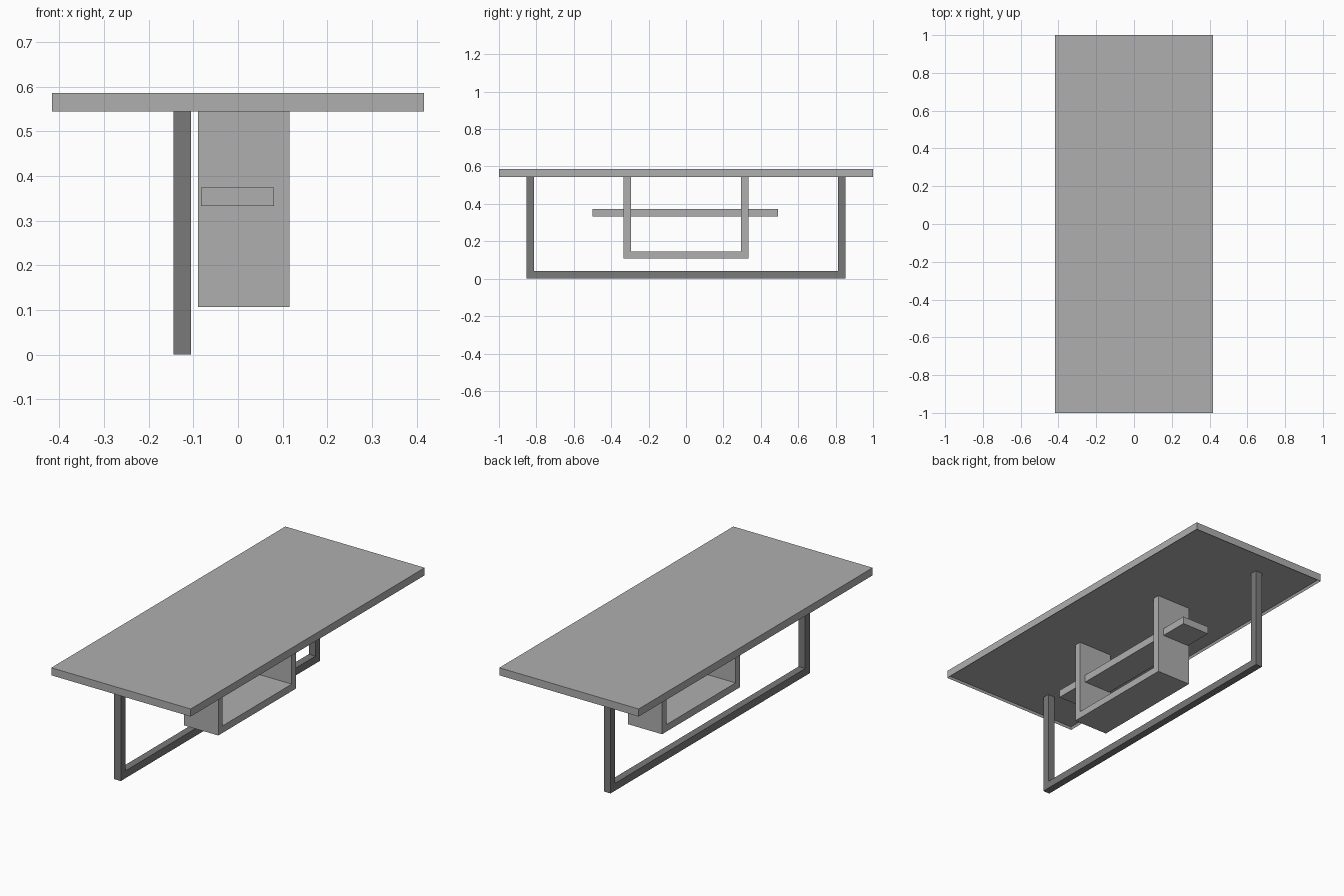
import bpy
import bmesh

cube = bpy.data.objects.get("Cube")
if cube:
    bpy.data.objects.remove(cube, do_unlink=True)


def make_material(name, value):
    mat = bpy.data.materials.new(name)
    colour = (value, value, value, 1)
    mat.use_nodes = True
    mat.diffuse_color = colour
    mat.node_tree.nodes["Principled BSDF"].inputs["Base Color"].default_value = colour
    return mat


light_grey = make_material("light grey", 0.43)
dark_grey = make_material("dark grey", 0.195)


def finish(name, bm, mat):
    bmesh.ops.recalc_face_normals(bm, faces=bm.faces)
    mesh = bpy.data.meshes.new(name)
    bm.to_mesh(mesh)
    bm.free()
    mesh.materials.append(mat)
    obj = bpy.data.objects.new(name, mesh)
    bpy.context.collection.objects.link(obj)
    return obj


def box_mesh(xs, ys, zs):
    bm = bmesh.new()
    bmesh.ops.create_cube(bm, size=1)
    for v in bm.verts:
        for axis, (low, high) in enumerate((xs, ys, zs)):
            v.co[axis] = high if v.co[axis] > 0 else low
    return bm


def u_frame(name, xs, half, bottom, top, thick, mat):
    """Extrude a U-shaped profile, open at the top, along x."""
    inner = half - thick
    right = [(half, bottom), (half, top), (inner, top), (inner, bottom + thick)]
    outline = right + [(-y, z) for y, z in reversed(right)]
    bm = bmesh.new()
    face = bm.faces.new([bm.verts.new((xs[0], y, z)) for y, z in outline])
    result = bmesh.ops.extrude_face_region(bm, geom=[face])
    for v in result["geom"]:
        if isinstance(v, bmesh.types.BMVert):
            v.co.x = xs[1]
    return finish(name, bm, mat)


# Tabletop with a shallow recess inside a narrow rim underneath
bm = box_mesh((-0.417, 0.417), (-1, 1), (0.545, 0.586))
bm.normal_update()
under = min(bm.faces, key=lambda f: f.calc_center_median().z)
bmesh.ops.inset_region(bm, faces=[under], thickness=0.01)
for v in under.verts:
    v.co.z += 0.012
finish("tabletop", bm, light_grey)

# Slim floor frame and the wide hanging tray, both reaching into the recess
u_frame("floor_frame", (-0.145, -0.105), 0.852, 0, 0.557, 0.04, dark_grey)
u_frame("hanging_tray", (-0.09, 0.115), 0.333, 0.107, 0.557, 0.038, light_grey)

# Plank passing through the tray sides
finish("cross_shelf", box_mesh((-0.083, 0.081), (-0.5, 0.493), (0.333, 0.374)), light_grey)
